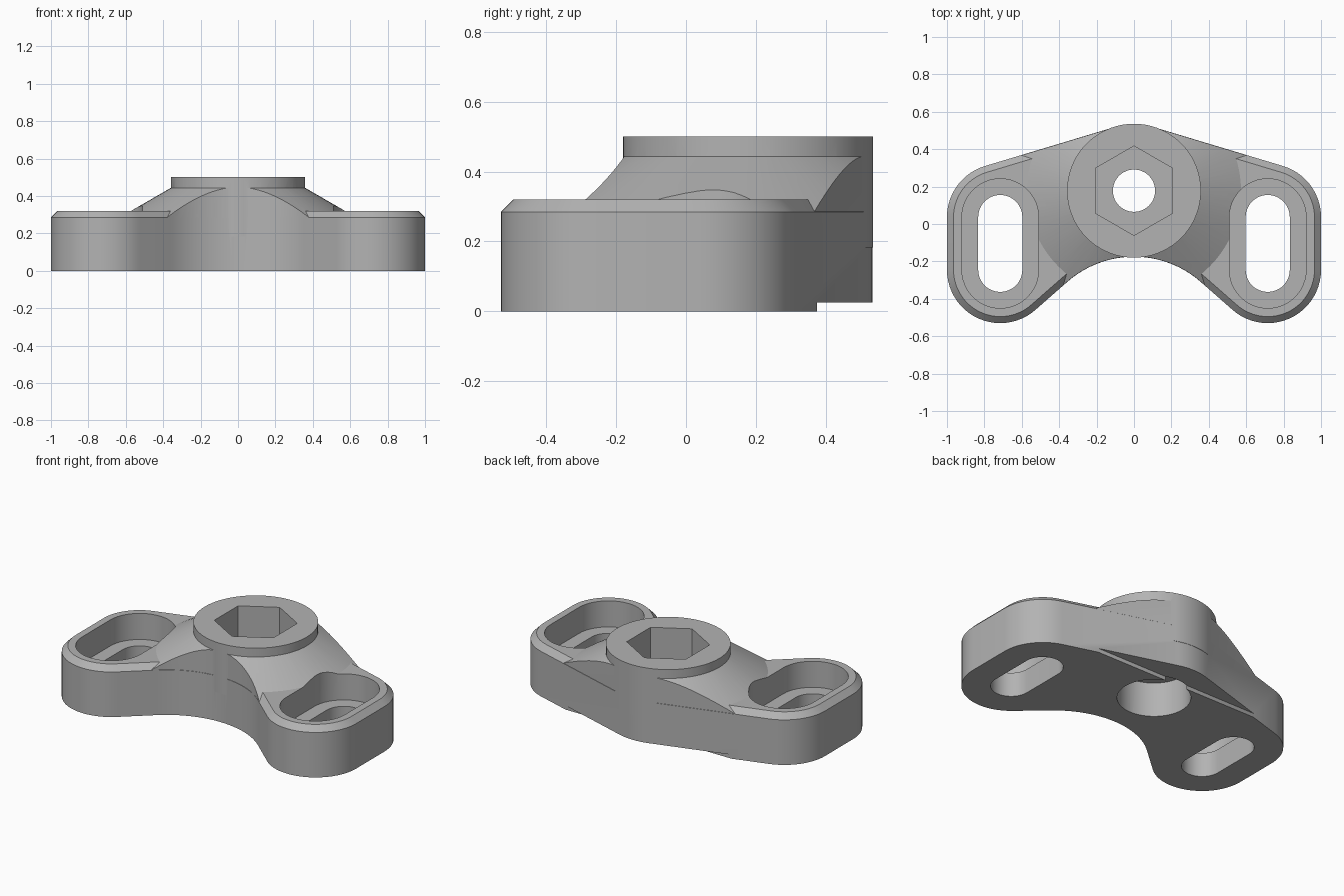
import bpy, bmesh, math
from math import sin, cos, pi, radians
from mathutils import Vector

if "Cube" in bpy.data.objects:
    bpy.data.objects.remove(bpy.data.objects["Cube"], do_unlink=True)

grey = bpy.data.materials.new("plain grey")
grey.use_nodes = True
grey.diffuse_color = (0.45, 0.45, 0.45, 1)
grey.node_tree.nodes["Principled BSDF"].inputs["Base Color"].default_value = grey.diffuse_color

ARM_X, SLOT_LOW, SLOT_HIGH = 0.715, -0.245, 0.037
HUB_Y, HUB_R, ARM_R = 0.178, 0.356, 0.285
BACK = math.atan2(HUB_Y - SLOT_HIGH, ARM_X) + math.asin((HUB_R - ARM_R) / math.hypot(ARM_X, HUB_Y - SLOT_HIGH))
WAIST, WAIST_R, WAIST_Y = radians(42), 0.54, -0.175


def arc(x, y, r, start, end, n):
    return [(x + r * cos(start + (end - start) * i / n),
             y + r * sin(start + (end - start) * i / n)) for i in range(n + 1)]


def outline(inset=0.0):
    """Counter-clockwise plan of the bracket, offset inwards by inset."""
    r = ARM_R - inset
    right = arc(0, WAIST_Y - WAIST_R, WAIST_R + inset, pi / 2, pi / 2 - WAIST, 14)
    right += arc(ARM_X, SLOT_LOW, r, WAIST - pi / 2 - pi / 2 + (pi / 2 - 2 * WAIST), 0, 22)
    right += arc(ARM_X, SLOT_HIGH, r, 0, pi / 2 - BACK, 14)
    right += arc(0, HUB_Y, HUB_R - inset, pi / 2 - BACK, pi / 2, 6)
    left = [(-x, y) for x, y in right[-2:0:-1]]
    return right + left


def stadium(x, r):
    return arc(x, SLOT_HIGH, r, 0, pi, 24) + arc(x, SLOT_LOW, r, pi, 2 * pi, 24)


def circle(r, n=72, turn=0.0):
    return arc(0, HUB_Y, r, turn, turn + 2 * pi, n)[:-1]


def loft(name, *rings):
    """Solid through (plan, height) rings that share one point count."""
    bm = bmesh.new()
    loops = [[bm.verts.new((x, y, z)) for x, y in plan] for plan, z in rings]
    bm.faces.new(loops[0][::-1])
    bm.faces.new(loops[-1])
    for low, high in zip(loops, loops[1:]):
        n = len(low)
        for i in range(n):
            j = (i + 1) % n
            bm.faces.new((low[i], low[j], high[j], high[i]))
    bmesh.ops.recalc_face_normals(bm, faces=bm.faces)
    mesh = bpy.data.meshes.new(name)
    bm.to_mesh(mesh)
    bm.free()
    mesh.materials.append(grey)
    ob = bpy.data.objects.new(name, mesh)
    bpy.context.collection.objects.link(ob)
    return ob


def combine(target, tool, operation):
    mod = target.modifiers.new(operation, "BOOLEAN")
    mod.operation, mod.object, mod.solver = operation, tool, "EXACT"
    bpy.context.view_layer.objects.active = target
    bpy.ops.object.modifier_apply(modifier=mod.name)
    bpy.data.objects.remove(tool, do_unlink=True)


# Bracket plate with a chamfered top edge
body = loft("bracket_body", (outline(), 0), (outline(), 0.285), (outline(0.035), 0.32))

# Conical shoulder, trimmed to the plate's plan
slope = math.sqrt(3)
shoulder = loft("shoulder", (circle(HUB_R + 0.245 * slope), 0.2), (circle(HUB_R - 0.002), 0.446))
combine(shoulder, loft("shoulder_trim", (outline(0.001), 0.1), (outline(0.001), 0.6)), "INTERSECT")
combine(body, shoulder, "UNION")

# Round hub
combine(body, loft("hub", (circle(HUB_R + 0.002), 0.183), (circle(HUB_R + 0.002), 0.5)), "UNION")

# Slots with wide recesses in both arms
for x in (-ARM_X, ARM_X):
    for r, low in ((0.205, 0.155), (0.118, -0.1)):
        combine(body, loft("slot_cutter", (stadium(x, r), low), (stadium(x, r), 0.7)), "DIFFERENCE")

# Hub bore: hexagonal socket, through hole and lower counterbore
for plan, low, high in ((circle(0.239, 6, pi / 6), 0.29, 0.7),
                        (circle(0.113, 48), -0.1, 0.6),
                        (circle(0.212), -0.1, 0.22)):
    combine(body, loft("bore_cutter", (plan, low), (plan, high)), "DIFFERENCE")

# Shallow step under the back edge
strip = [(-1.2, 0.375), (1.2, 0.375), (1.2, 0.8), (-1.2, 0.8)]
combine(body, loft("step_cutter", (strip, -0.1), (strip, 0.025)), "DIFFERENCE")

bpy.ops.object.select_all(action="DESELECT")
body.select_set(True)
bpy.context.view_layer.objects.active = body
bpy.ops.object.shade_smooth_by_angle(angle=radians(25))
